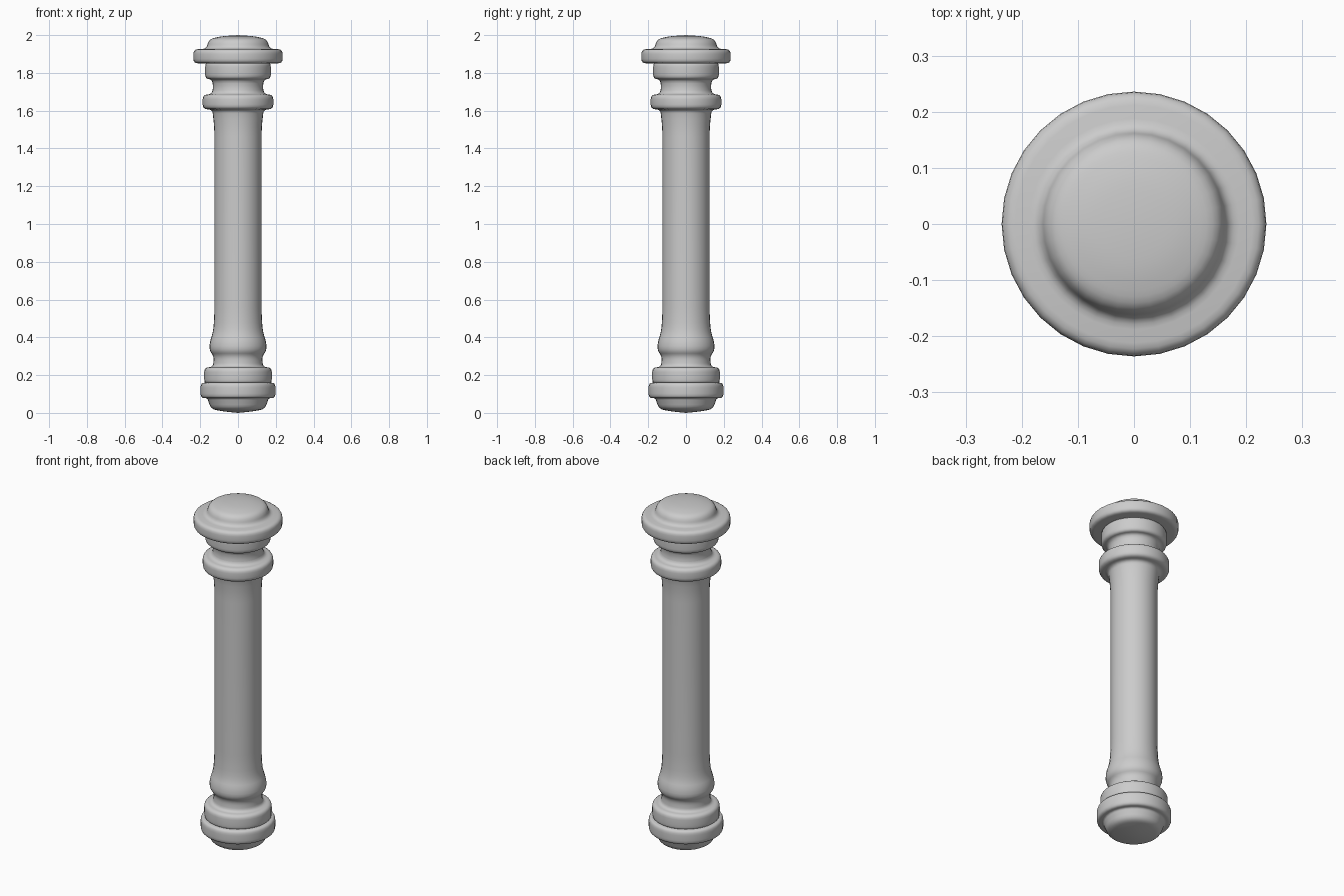
import bpy, bmesh, math
from mathutils import Vector

if "Cube" in bpy.data.objects:
    bpy.data.objects.remove(bpy.data.objects["Cube"])

SIDES = 32


def soften(points):
    """Round each (r, z, bevel) corner with a short quadratic curve."""
    out = [Vector(points[0][:2])]
    for a, b, c in zip(points, points[1:], points[2:]):
        p, q, n = Vector(a[:2]), Vector(b[:2]), Vector(c[:2])
        d0, d1 = p - q, n - q
        s = q + d0.normalized() * min(b[2], d0.length * 0.49)
        e = q + d1.normalized() * min(b[2], d1.length * 0.49)
        for i in range(5):
            t = i / 4
            out.append(s * (1 - t) ** 2 + q * 2 * t * (1 - t) + e * t * t)
    out.append(Vector(points[-1][:2]))
    return out


def lathe(name, points):
    bm = bmesh.new()
    prof = soften(points)
    rings = []
    for r, z in prof:
        if r < 1e-5:
            rings.append([bm.verts.new((0, 0, z))] * SIDES)
        else:
            rings.append([bm.verts.new((r * math.cos(2 * math.pi * k / SIDES),
                                        r * math.sin(2 * math.pi * k / SIDES), z))
                          for k in range(SIDES)])
    for lo, hi in zip(rings, rings[1:]):
        for k in range(SIDES):
            j = (k + 1) % SIDES
            quad = list(dict.fromkeys([lo[k], lo[j], hi[j], hi[k]]))
            bm.faces.new(quad)
    bmesh.ops.recalc_face_normals(bm, faces=bm.faces)
    for f in bm.faces:
        f.smooth = True
    me = bpy.data.meshes.new(name)
    bm.to_mesh(me)
    bm.free()
    ob = bpy.data.objects.new(name, me)
    bpy.context.collection.objects.link(ob)
    return ob


def band(r, z0, z1):
    """Two outer corners of a rounded turned ring."""
    return [(r, z0, 0.024), (r, z1, 0.024)]


# Whole turned post, from foot to cap
profile = [(0, 0.0, 0), (0.08, 0.008, 0.03), (0.142, 0.02, 0.025),
           (0.163, 0.078, 0.01)]
profile += band(0.198, 0.079, 0.157)                       # foot ring
profile += [(0.17, 0.161, 0.006)] + band(0.179, 0.163, 0.240)  # second ring
profile += [(0.132, 0.243, 0.02), (0.128, 0.30, 0.02),     # lower neck
            (0.151, 0.33, 0.02), (0.150, 0.375, 0.03),     # lower swell
            (0.131, 0.43, 0.04), (0.125, 0.52, 0.05),      # shaft
            (0.125, 1.51, 0.05), (0.136, 1.605, 0.02)]
profile += band(0.187, 1.609, 1.684)                       # collar
profile += [(0.140, 1.687, 0.02), (0.131, 1.725, 0.02), (0.138, 1.766, 0.02)]
profile += band(0.174, 1.769, 1.845)                       # upper ring
profile += [(0.165, 1.850, 0.006)] + band(0.236, 1.851, 1.924)  # cap flange
profile += [(0.168, 1.928, 0.02), (0.154, 1.978, 0.025),   # domed cap
            (0.09, 1.994, 0.03), (0, 2.0, 0)]
lathe("turned_post", profile)
